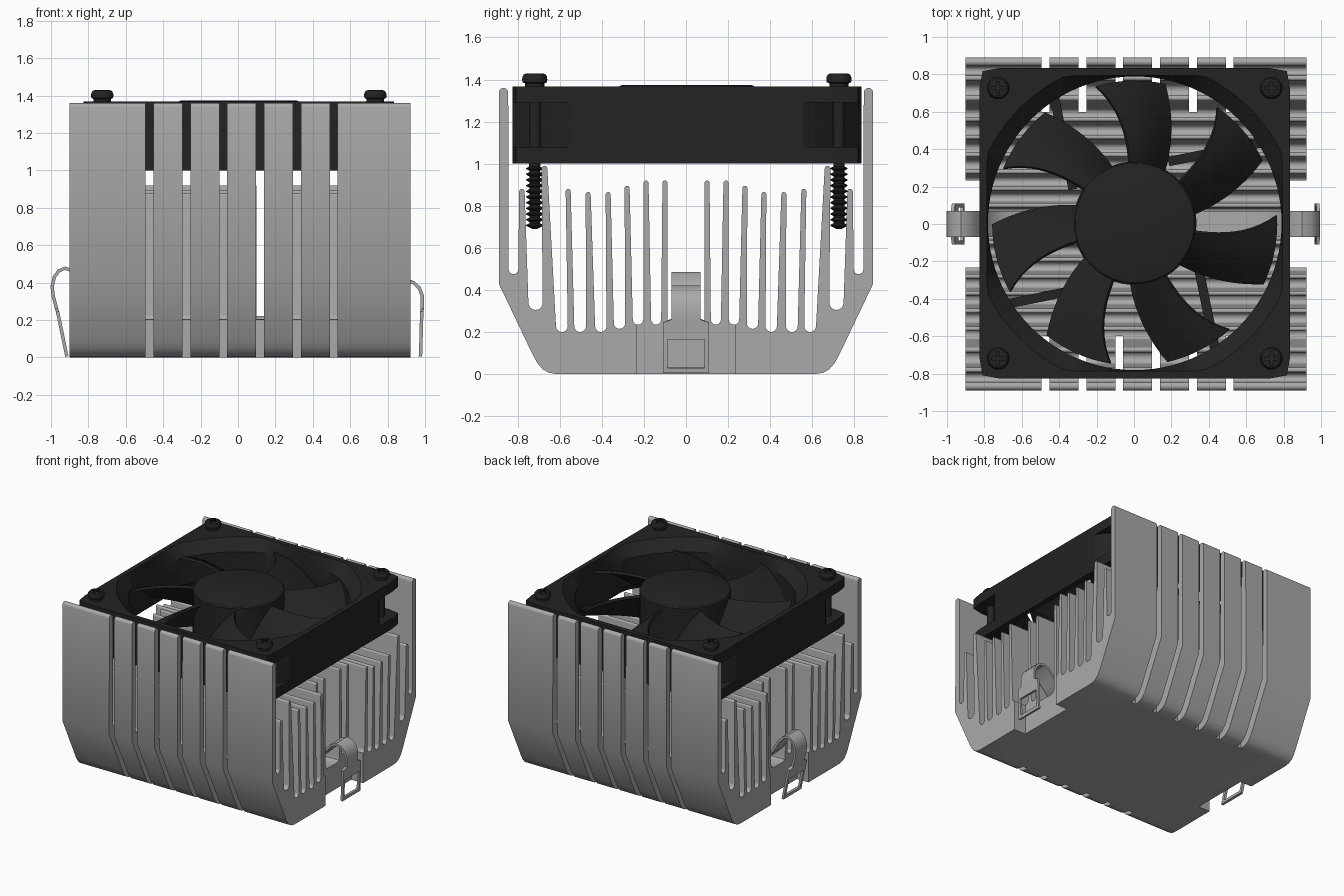
import bpy, bmesh
from math import sin, cos, pi, radians
from mathutils import Vector

if "Cube" in bpy.data.objects:
    bpy.data.objects.remove(bpy.data.objects["Cube"])


def material(name, value):
    m = bpy.data.materials.new(name)
    m.use_nodes = True
    color = (value, value, value, 1)
    m.diffuse_color = color
    m.node_tree.nodes["Principled BSDF"].inputs["Base Color"].default_value = color
    return m


metal = material("grey metal", 0.4)
black = material("black plastic", 0.017)


def build(name, verts, faces, mat):
    bm = bmesh.new()
    vs = [bm.verts.new(v) for v in verts]
    for f in faces:
        bm.faces.new([vs[i] for i in f])
    bmesh.ops.remove_doubles(bm, verts=bm.verts, dist=1e-5)
    bmesh.ops.recalc_face_normals(bm, faces=bm.faces)
    me = bpy.data.meshes.new(name)
    bm.to_mesh(me)
    bm.free()
    ob = bpy.data.objects.new(name, me)
    bpy.context.collection.objects.link(ob)
    me.materials.append(mat)
    return ob


def loft(name, rings, mat, wrap=False):
    """Skin closed rings in order; cap the ends, or join last to first."""
    n, k = len(rings[0]), len(rings)
    faces = []
    for i in range(k if wrap else k - 1):
        a, b = i * n, (i + 1) % k * n
        faces += [(a + j, a + (j + 1) % n, b + (j + 1) % n, b + j) for j in range(n)]
    if not wrap:
        faces += [range(n), range((k - 1) * n, k * n)]
    return build(name, [p for r in rings for p in r], faces, mat)


def box(name, x0, x1, y0, y1, z0, z1, mat):
    return loft(name, [[(x0, y0, z), (x1, y0, z), (x1, y1, z), (x0, y1, z)]
                       for z in (z0, z1)], mat)


def lathe(name, profile, mat, n=32):
    return loft(name, [[(r * cos(2 * pi * j / n), r * sin(2 * pi * j / n), z)
                        for j in range(n)] for r, z in profile], mat)


def activate(ob):
    bpy.ops.object.select_all(action='DESELECT')
    ob.select_set(True)
    bpy.context.view_layer.objects.active = ob


def smooth(ob, angle=30):
    activate(ob)
    bpy.ops.object.shade_smooth_by_angle(angle=radians(angle))


def apply_all(ob):
    activate(ob)
    for m in list(ob.modifiers):
        bpy.ops.object.modifier_apply(modifier=m.name)


def cut(ob, cutters):
    for c in cutters:
        c.hide_render = True
        m = ob.modifiers.new("cut", 'BOOLEAN')
        m.operation, m.solver, m.object = 'DIFFERENCE', 'EXACT', c
    apply_all(ob)
    for c in cutters:
        bpy.data.objects.remove(c)


# Heat sink: finned half profile, mirrored and extruded along x
FINS = [(.1, .92, .012), (.19, .92, .012), (.28, .895, .012), (.37, .865, .012),
        (.465, .865, .012), (.56, .88, .012), (.673, .99, .014), (.78, .88, .013),
        (.867, 1.36, .022)]
GAPS = [(.142, .235, .024), (.228, .235, .025), (.316, .215, .027), (.405, .2, .027),
        (.503, .2, .028), (.59, .2, .028), (.715, .305, .034), (.82, .475, .023)]


def arc(y, z, r, up):
    s = 1 if up else -1
    return [(y - r * cos(pi * k / 8), z + s * r * (sin(pi * k / 8) - 1)) for k in range(9)]


half = [(.06, .2), (.08, .21), (.087, .235)]
for i, fin in enumerate(FINS):
    half += arc(*fin, True)
    if i < len(GAPS):
        half += arc(*GAPS[i], False)
half += [(.89, .43), (.725, .085), (.705, .05), (.68, .022), (.65, .006), (.61, 0)]
profile = half + [(-y, z) for y, z in reversed(half)]
heat_sink = loft("heat_sink", [[(x, y, z) for y, z in profile] for x in (-.9, .922)], metal)

# Vertical slots in the outer walls, one full slot, and the clip notches
cutters = []
for i in range(6):
    x = -.473 + .197 * i
    for y0, y1 in ((-1, -.6), (.6, 1)):
        cutters.append(box("slot_cutter", x - .021, x + .021, y0, y1, -.1, 1.5, metal))
cutters.append(box("slot_cutter", .098, .14, -.59, .59, .205, 1.5, metal))
for x0, x1 in ((-1.2, -.8), (.82, 1.2)):
    cutters.append(box("notch_cutter", x0, x1, -.232, .232, -.1, 1.5, metal))
cut(heat_sink, cutters)
smooth(heat_sink)

# Spring clip: bent strip with windowed end plates
W, N = .11, .07
left = [(-.915, .005, W), (-.92, .03, W), (-.948, .165, W), (-.965, .245, W),
        (-.97, .26, N), (-.988, .33, N), (-.994, .38, N), (-.982, .43, N),
        (-.958, .463, N), (-.925, .477, N), (-.89, .465, N), (-.85, .42, N),
        (-.79, .32, N), (-.72, .25, N), (-.6, .222, N)]
right = [(.12, .212, N), (.6, .222, N), (.72, .25, N), (.79, .32, N), (.85, .39, N),
         (.9, .412, N), (.94, .4, N), (.97, .37, N), (.985, .33, N), (.985, .26, N),
         (.983, .245, W), (.98, .165, W), (.977, .03, W), (.975, .005, W)]
path = left + right
verts = [(x, y, z) for x, z, w in path for y in (-w, -w * .8, w * .8, w)]
faces = []
for i in range(len(path) - 1):
    for j in range(3):
        if j == 1 and i in (1, len(path) - 3):
            continue  # window
        a = i * 4 + j
        faces.append((a, a + 1, a + 5, a + 4))
clip = build("spring_clip", verts, faces, metal)
sol = clip.modifiers.new("thickness", 'SOLIDIFY')
sol.thickness, sol.offset = .018, 0
apply_all(clip)
smooth(clip, 35)

# Fan frame: square flanges around a corner-recessed barrel
C = .004


def ring(limit, side, z, n=96):
    pts = []
    for j in range(n):
        a = 2 * pi * j / n
        r = min(limit, side / max(abs(cos(a)), abs(sin(a))))
        pts.append((C + r * cos(a), C + r * sin(a), z))
    return pts


frame = loft("fan_frame", [
    ring(1.15, .829, 1.0), ring(1.15, .829, 1.08), ring(1.0, .829, 1.08),
    ring(1.0, .829, 1.29), ring(1.15, .829, 1.29), ring(1.15, .829, 1.368),
    ring(.87, .79, 1.368), ring(.785, 1, 1.29), ring(.785, 1, 1.08),
    ring(.87, .79, 1.0)], black, wrap=True)
smooth(frame)

# Fan hub and the motor base beneath it
hub = lathe("fan_hub", [(.325, 1.07), (.325, 1.36), (.318, 1.37), (.308, 1.374)], black, 64)
base = lathe("motor_base", [(.33, 1.0), (.33, 1.06)], black, 64)
for ob in (hub, base):
    ob.location = (C, C, 0)
    smooth(ob)

# Struts from the motor base to the frame
for i in range(4):
    strut = box("fan_strut", .2, .79, -.025, .025, 1.0, 1.06, black)
    a = i * pi / 2
    strut.rotation_euler.z = a + .2
    off = Vector((-.015, .29))
    strut.location = (C + off.x * cos(a) - off.y * sin(a),
                      C + off.x * sin(a) + off.y * cos(a), 0)

# Seven swept, pitched blades sharing one mesh
R, T = 10, 8
verts = []
for i in range(R + 1):
    s = i / R
    r = .315 + .445 * s
    trail, lead = 61 + 17 * s, 95 + 11 * s * s
    for j in range(T + 1):
        t = j / T
        a = radians(trail + (lead - trail) * t)
        low, high = 1.08 + .03 * s, 1.33 - .02 * s
        verts.append((r * cos(a), r * sin(a), low + (high - low) * t + .03 * sin(pi * t)))
faces = [(i * (T + 1) + j, i * (T + 1) + j + 1, (i + 1) * (T + 1) + j + 1, (i + 1) * (T + 1) + j)
         for i in range(R) for j in range(T)]
blade = build("fan_blade", verts, faces, black)
sol = blade.modifiers.new("thickness", 'SOLIDIFY')
sol.thickness, sol.offset = .02, 0
apply_all(blade)
smooth(blade)
blade.location = (C, C, 0)


def copy_of(ob):
    new = ob.copy()
    bpy.context.collection.objects.link(new)
    return new


for i in range(1, 7):
    copy_of(blade).rotation_euler.z = 2 * pi * i / 7

# Threaded screws with a cross recess in the head
thread = [(.012, .69)]
for i in range(11):
    z = .705 + .027 * i
    thread += [(.026, z - .008), (.041, z), (.041, z + .004), (.026, z + .012)]
head = [(.028, 1.02), (.028, 1.36), (.046, 1.36), (.046, 1.382), (.058, 1.387),
        (.06, 1.4), (.058, 1.415), (.05, 1.426), (.036, 1.43)]
screw = lathe("fan_screw", thread + head, black)
L, S = .036, .008
plus = []
for k in range(4):
    a = k * pi / 2
    for x, y in ((L, -S), (L, S), (S, S)):
        plus.append((x * cos(a) - y * sin(a), x * sin(a) + y * cos(a)))
cut(screw, [loft("cross_cutter", [[(x, y, z) for x, y in plus] for z in (1.41, 1.5)], black)])
smooth(screw)
spots = [(C + sx * .73, C + sy * .723, 0) for sx in (-1, 1) for sy in (-1, 1)]
screw.location = spots[0]
for spot in spots[1:]:
    copy_of(screw).location = spot
